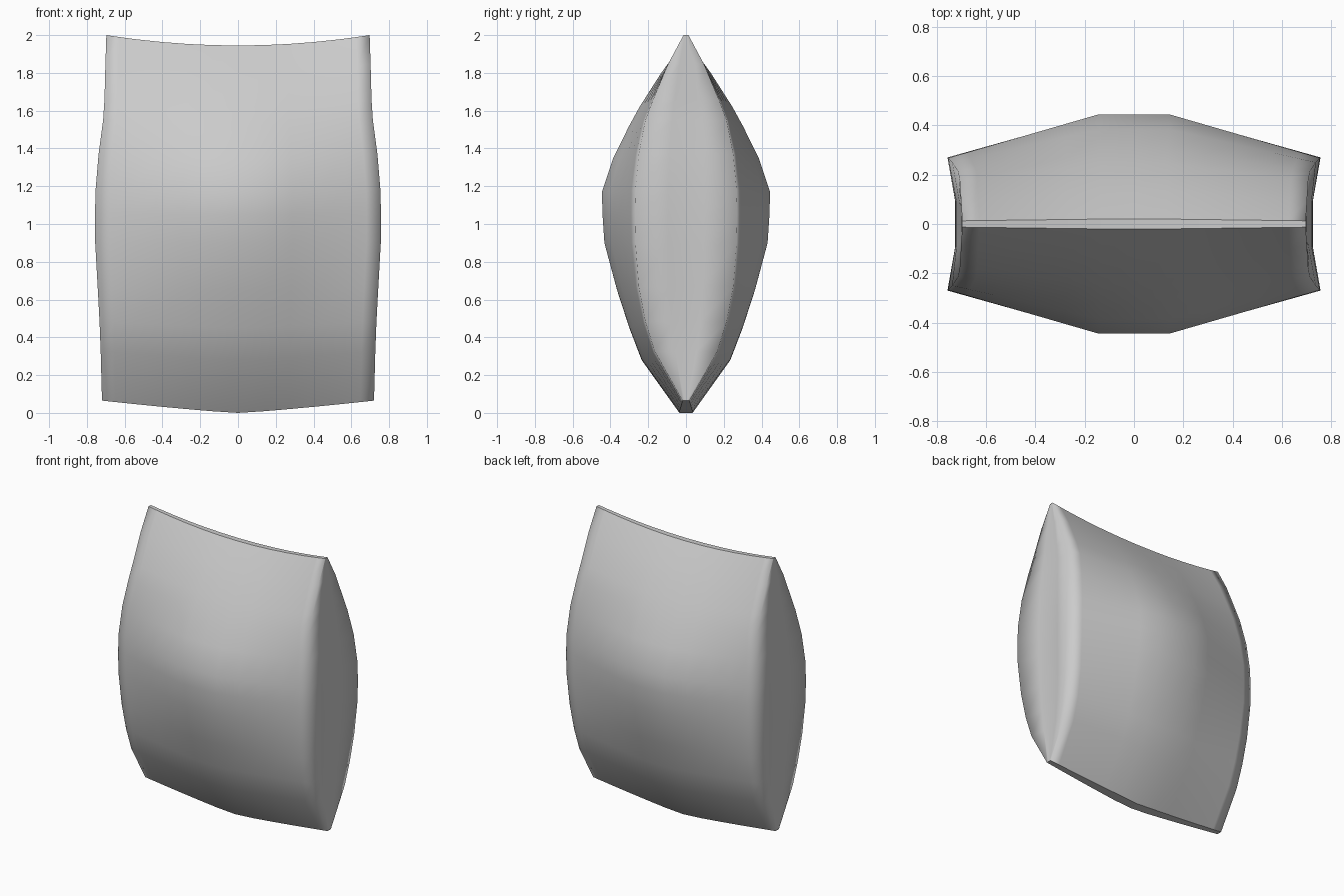
import bpy, bmesh

if "Cube" in bpy.data.objects:
    bpy.data.objects.remove(bpy.data.objects["Cube"])

# Height stations: z, depth at middle, depth at side seam, half width at seam, half width in gusset
STATIONS = [
    (0.00, 0.035, 0.018, 0.720, 0.718),
    (0.28, 0.235, 0.165, 0.727, 0.712),
    (0.45, 0.300, 0.215, 0.733, 0.714),
    (0.65, 0.365, 0.250, 0.743, 0.718),
    (0.90, 0.432, 0.268, 0.756, 0.725),
    (1.05, 0.442, 0.270, 0.757, 0.726),
    (1.17, 0.445, 0.268, 0.754, 0.725),
    (1.35, 0.385, 0.250, 0.738, 0.720),
    (1.52, 0.300, 0.215, 0.714, 0.706),
    (1.62, 0.245, 0.175, 0.707, 0.702),
    (1.80, 0.130, 0.095, 0.702, 0.699),
    (1.945, 0.020, 0.013, 0.697, 0.696),
]
COLUMNS = [0, 0.19, 0.38, 0.57, 0.76, 0.9, 1]
ACROSS = [-u for u in COLUMNS[:0:-1]] + COLUMNS
N = len(ACROSS)


def lift(z, u):
    """The seams curve upward towards the corners, fading out at mid height."""
    low = max(0, 1 - z / 0.9) * 0.065 * abs(u) ** 1.2
    high = max(0, (z - 1.0) / 0.945) * 0.055 * u * u
    return z + low + high


def ring(z, mid, edge, xe, xg):
    def y(u):
        return edge + (mid - edge) * min(1, (1 - abs(u)) / 0.81)
    front = [(u * xe, -y(u), lift(z, u)) for u in ACROSS]
    back = [(-u * xe, y(u), lift(z, u)) for u in ACROSS]
    right = [(xg, s * edge, lift(z, 1)) for s in (-0.35, 0, 0.35)]
    left = [(-xg, s * edge, lift(z, 1)) for s in (0.35, 0, -0.35)]
    return front + right + back + left


bm = bmesh.new()
rings = [[bm.verts.new(p) for p in ring(*s)] for s in STATIONS]

# Pouch walls with folded side gussets
for a, b in zip(rings, rings[1:]):
    n = len(a)
    for i in range(n):
        j = (i + 1) % n
        bm.faces.new((a[i], a[j], b[j], b[i])).smooth = True

# Thin strips closing the top and bottom seams
for r in (rings[0], rings[-1]):
    front, back = r[:N], r[N + 3:2 * N + 3][::-1]
    for i in range(N - 1):
        bm.faces.new((front[i], front[i + 1], back[i + 1], back[i]))
    bm.faces.new(r[N - 1:N + 4])
    bm.faces.new(r[2 * N + 2:] + [r[0]])

bmesh.ops.recalc_face_normals(bm, faces=bm.faces)
# Hard edge where the flat seam strips meet the walls
for e in bm.edges:
    if len({f.smooth for f in e.link_faces}) == 2:
        e.smooth = False

mesh = bpy.data.meshes.new("pouch")
bm.to_mesh(mesh)
bm.free()
bpy.context.collection.objects.link(bpy.data.objects.new("pouch", mesh))
